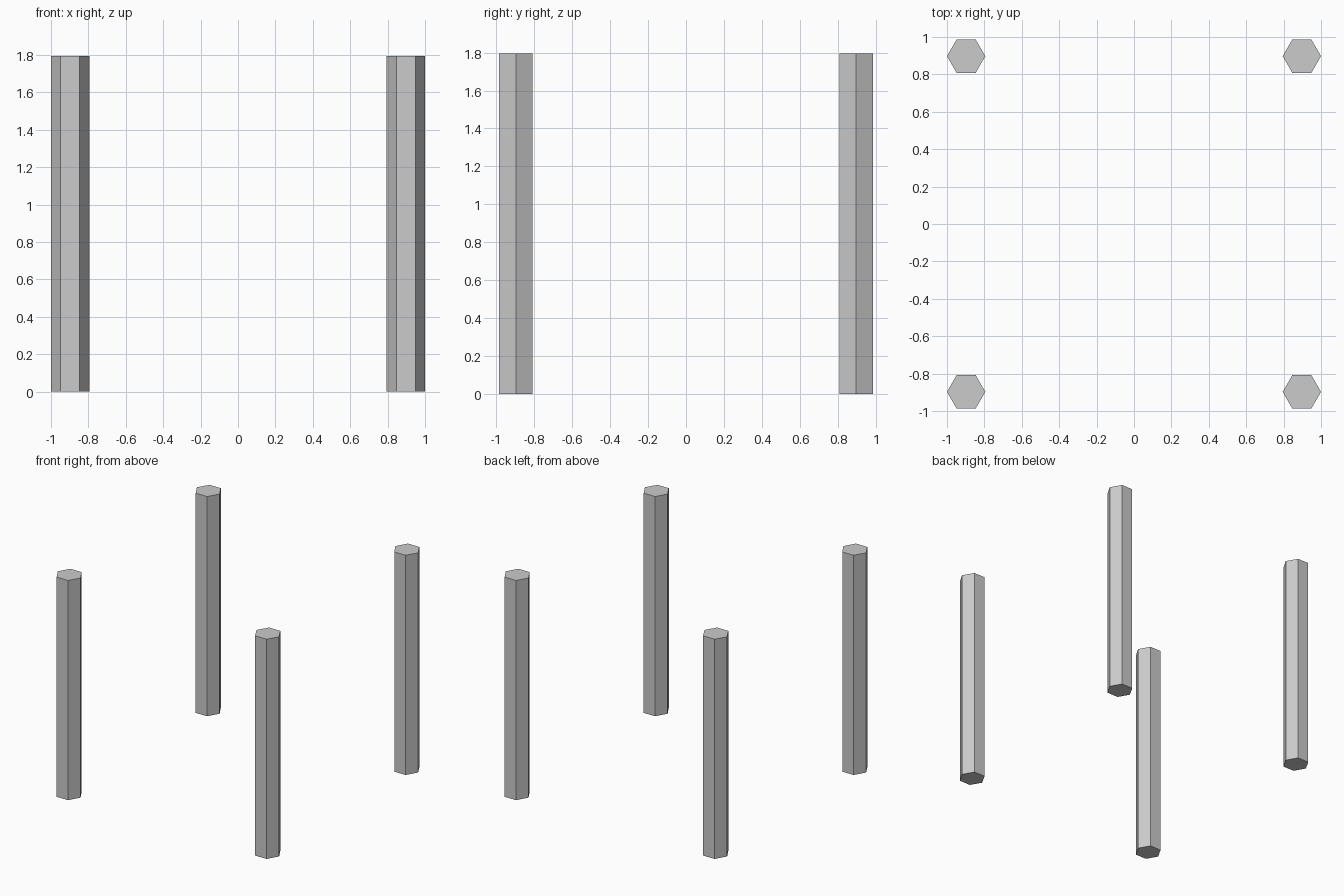
import bpy
import math

if "Cube" in bpy.data.objects:
    bpy.data.objects.remove(bpy.data.objects["Cube"])

RADIUS = 0.1026    # corner radius of the hexagonal section
OFFSET = 0.8974    # post centre distance from the axes
HEIGHT = 1.795


def hex_post(name, x, y):
    """Upright six-sided post with corners pointing along x."""
    bpy.ops.mesh.primitive_cylinder_add(
        vertices=6, radius=RADIUS, depth=HEIGHT,
        location=(x, y, HEIGHT / 2), rotation=(0, 0, math.pi / 6))
    bpy.context.object.name = name


# Four posts, one at each corner of a square
for row, sy in (("front", -1), ("back", 1)):
    for side, sx in (("left", -1), ("right", 1)):
        hex_post(f"{row}_{side}_post", sx * OFFSET, sy * OFFSET)
